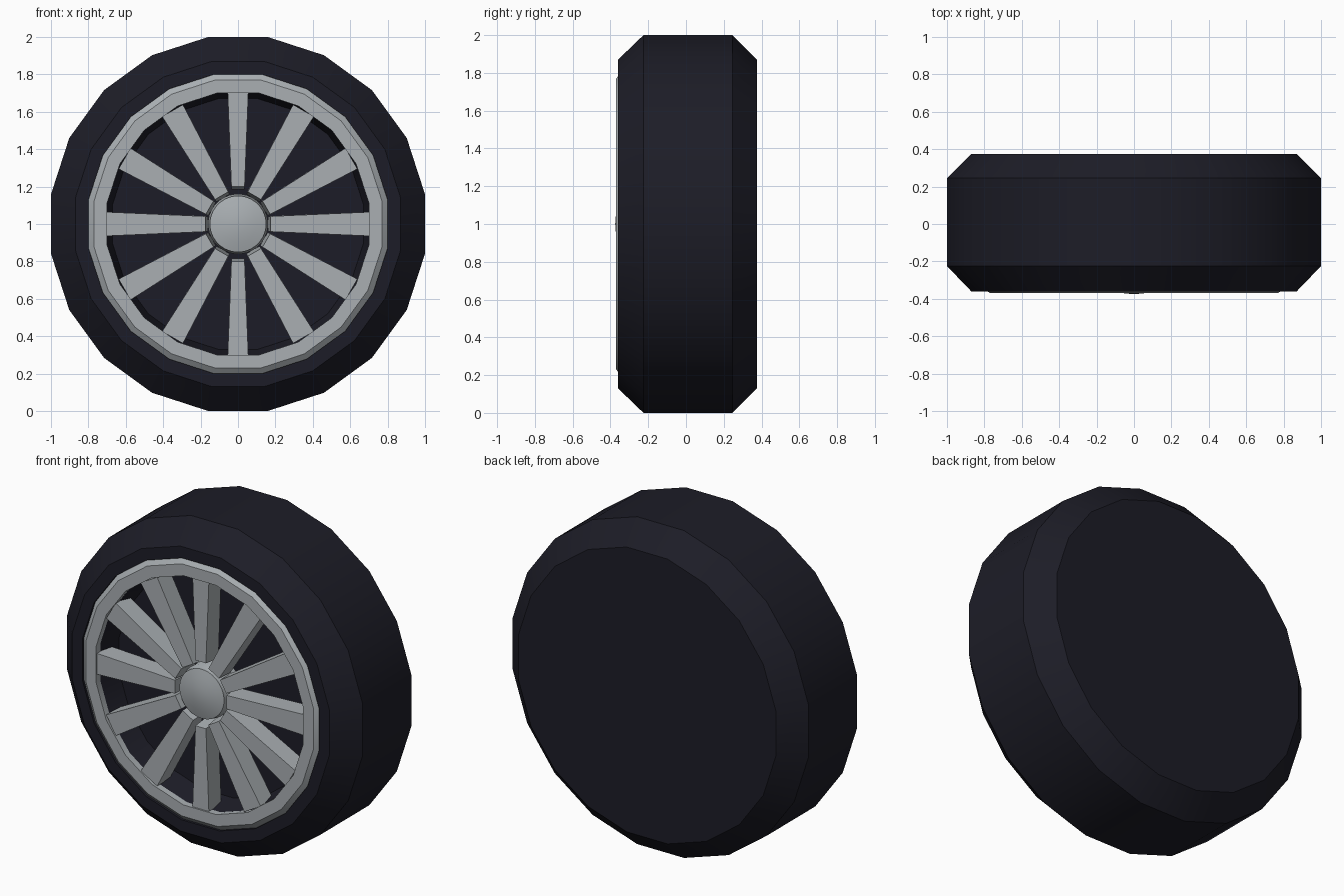
import bpy, bmesh, math

if "Cube" in bpy.data.objects:
    bpy.data.objects.remove(bpy.data.objects["Cube"])

def material(name, rgb):
    m = bpy.data.materials.new(name)
    m.diffuse_color = (*rgb, 1)
    m.use_nodes = True
    m.node_tree.nodes["Principled BSDF"].inputs["Base Color"].default_value = m.diffuse_color
    return m

RUBBER = material("dark_rubber", (0.012, 0.012, 0.020))
METAL = material("grey_metal", (0.40, 0.43, 0.45))

def finish(name, bm, mat, smooth=True):
    bmesh.ops.remove_doubles(bm, verts=bm.verts, dist=1e-5)
    bmesh.ops.recalc_face_normals(bm, faces=bm.faces)
    me = bpy.data.meshes.new(name)
    bm.to_mesh(me)
    bm.free()
    me.materials.append(mat)
    ob = bpy.data.objects.new(name, me)
    ob.location.z = 1
    bpy.context.collection.objects.link(ob)
    if smooth:
        bpy.ops.object.select_all(action='DESELECT')
        ob.select_set(True)
        bpy.context.view_layer.objects.active = ob
        bpy.ops.object.shade_smooth_by_angle(angle=math.radians(30))
    return ob

def lathe(name, profile, sides, mat, closed=False):
    """Spin (apothem, y) points around the axle; sides stay flat at the top."""
    bm = bmesh.new()
    k = 1 / math.cos(math.pi / sides)
    rings = []
    for r, y in profile:
        if r == 0:
            rings.append([bm.verts.new((0, y, 0))] * sides)
            continue
        angs = [2 * math.pi * (i + 0.5) / sides for i in range(sides)]
        rings.append([bm.verts.new((r * k * math.sin(a), y, r * k * math.cos(a))) for a in angs])
    pairs = list(zip(rings, rings[1:]))
    if closed:
        pairs.append((rings[-1], rings[0]))
    for a, b in pairs:
        for i in range(sides):
            j = (i + 1) % sides
            quad = list(dict.fromkeys((a[i], a[j], b[j], b[i])))
            bm.faces.new(quad)
    return finish(name, bm, mat)

# Tyre: flat back, chamfered tread, flat front wall and a recessed floor
lathe("tyre", [(0, 0.375), (0.87, 0.375), (1.0, 0.245), (1.0, -0.225), (0.87, -0.36),
               (0.80, -0.36), (0.80, -0.335), (0.705, -0.335), (0.67, -0.19), (0, -0.19)],
      20, RUBBER)

# Rim ring with bevelled outer edge
lathe("rim", [(0.70, -0.37), (0.77, -0.37), (0.80, -0.345), (0.80, -0.33),
              (0.70, -0.33)], 20, METAL, closed=True)

# Domed hub cap on a short post
lathe("hub_cap", [(0, -0.375), (0.05, -0.371), (0.10, -0.363), (0.15, -0.35),
                  (0.15, -0.33), (0.16, -0.31), (0.16, -0.19)], 32, METAL)

# Twelve tapered spokes
bm = bmesh.new()
FRONT, BACK = -0.36, -0.24
for n in range(12):
    a = n * math.pi / 6
    s, c = math.sin(a), math.cos(a)
    w = 0.055 if n % 6 == 0 else 0.064
    def vert(t, y, r):
        return bm.verts.new((r * s + t * c, y, r * c - t * s))
    inner = 0.20 if n % 6 == 0 else 0.175
    front = [vert(t, FRONT, r) for t, r in
             ((-w, 0.70), (w, 0.70), (w * 0.64, inner), (-w * 0.64, inner))]
    back = [vert(t, BACK, r) for t, r in
            ((-w, 0.70), (w, 0.70), (w * 0.64, inner - 0.015), (-w * 0.64, inner - 0.015))]
    bm.faces.new(front)
    bm.faces.new(back[::-1])
    for i in range(4):
        j = (i + 1) % 4
        bm.faces.new((front[i], back[i], back[j], front[j]))
finish("spokes", bm, METAL, smooth=False)
